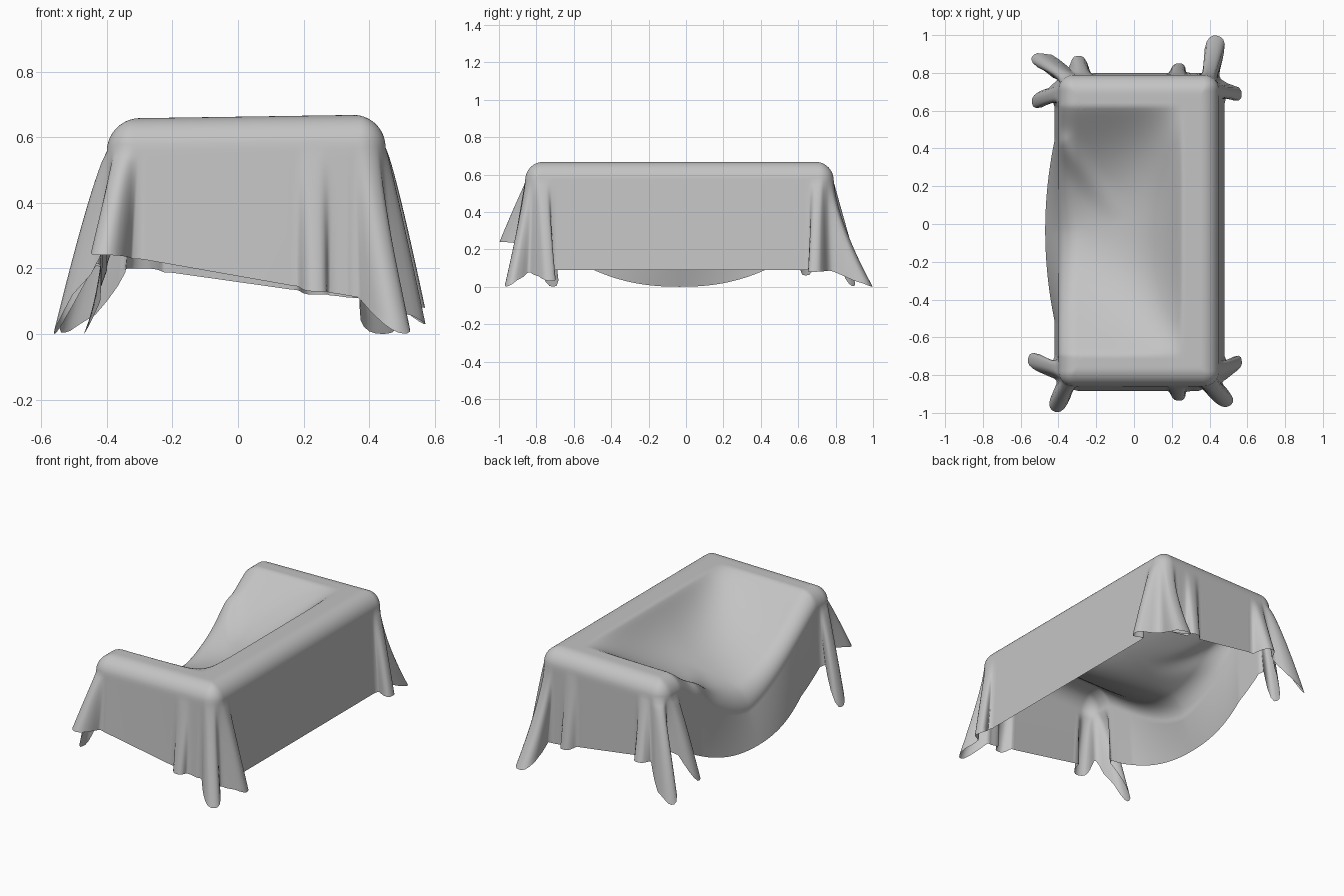
import bpy, bmesh, math
from mathutils import Vector

cube = bpy.data.objects.get("Cube")
if cube:
    bpy.data.objects.remove(cube, do_unlink=True)

# Footprint of the covered seat: centre, half size, corner and edge rounding
CX, CY, HX, HY = 0.025, -0.035, 0.425, 0.825
CORNER, EDGE, TOP = 0.08, 0.1, 0.668

# Hanging folds: base point, tip point, height of the tip's hem, outward curve
FOLDS = [
    ((-0.40, 0.69), (-0.52, 0.64), 0.06, 0.8),
    ((-0.36, 0.79), (-0.53, 0.90), 0.0, 0.8),
    ((0.40, 0.79), (0.44, 0.99), 0.0, 1.5),
    ((0.45, 0.71), (0.54, 0.68), 0.08, 0.8),
    ((0.45, -0.77), (0.54, -0.72), 0.03, 0.9),
    ((0.41, -0.86), (0.50, -0.95), 0.0, 1.2),
    ((-0.36, -0.86), (-0.42, -0.98), 0.24, 0.9),
    ((-0.40, -0.77), (-0.54, -0.71), 0.0, 0.8),
    ((-0.27, 0.79), (-0.30, 0.88), 0.2, 1.0),
    ((0.23, 0.79), (0.24, 0.84), 0.12, 1.0),
    ((0.23, -0.86), (0.24, -0.91), 0.13, 1.0),
]


def outline():
    """Rounded rectangle as (point, outward normal), counter-clockwise."""
    pts = []
    step = 0.01
    ix, iy = HX - CORNER, HY - CORNER
    for k, (sx, sy) in enumerate([(1, 1), (-1, 1), (-1, -1), (1, -1)]):
        centre = Vector((CX + sx * ix, CY + sy * iy))
        for a in range(19):
            ang = (k + a / 18) * math.pi / 2
            n = Vector((math.cos(ang), math.sin(ang)))
            pts.append((centre + n * CORNER, n))
        # straight run to the next corner
        length = 2 * (ix if k % 2 == 0 else iy)
        start, n = pts[-1]
        along = Vector((-n.y, n.x))
        count = int(length / step)
        for i in range(1, count):
            pts.append((start + along * length * i / count, n.copy()))
    return pts


def edge_distance(x, y):
    qx, qy = abs(x - CX) - HX + CORNER, abs(y - CY) - HY + CORNER
    return CORNER - math.hypot(max(qx, 0), max(qy, 0)) - min(max(qx, qy), 0)


def surface(x, y):
    """Top of the sheet: level over back and arms, sagging to the open side."""
    s = min(1, abs(y - CY) / 0.66)
    u = min(1, max(0, (0.26 - x) / 0.66))
    # steep just inside the back, then an easy slope to the open side
    run = u * u / (u + 0.03)
    fall = 0.6 * (1 - math.exp(-5 * run)) + 0.4 * run
    sag = 0.37 * fall * (1 - s ** (3 - 1.4 * u)) ** 1.15
    # soft crease running diagonally across the seat
    a, b = Vector((-0.38, 0.42)), Vector((-0.08, 0.03))
    p, d = Vector((x, y)), b - a
    t = min(1, max(0, (p - a).dot(d) / d.length_squared))
    crease = 0.03 * math.exp(-((p - a - d * t).length / 0.06) ** 2) * (1 - t)
    return TOP + 0.015 * (x - 0.35) - sag + crease


def rounded(x, y):
    d = max(0, min(EDGE, edge_distance(x, y)))
    return surface(x, y) - EDGE + math.sqrt(max(0, EDGE ** 2 - (EDGE - d) ** 2))


def hem(p, n):
    """Hem height and outward flare of the plain skirt."""
    across = (p.x - CX) / HX
    mid = abs(p.y - CY) / 0.48
    if n.x > 0:
        hx, fx = 0.09, 0.03
    else:
        hx, fx = 0.1 * mid ** 2.3, 0.07 - 0.05 * min(1, mid) ** 2
    if n.y < 0:
        hy, fy = 0.172 - 0.075 * across, 0.025
    else:
        hy, fy = 0.155 - 0.06 * across, 0.01
    return n.x ** 2 * hx + n.y ** 2 * hy, n.x ** 2 * fx + n.y ** 2 * fy


def skirt_point(p, n, t):
    """Point on the hanging skirt, t = 0 at the top and 1 at the hem."""
    low, flare = hem(p, n)
    shift = n * flare * t
    for base, tip, tip_z, curve in FOLDS:
        base, tip = Vector(base), Vector(tip)
        reach = tip - base
        # flat-topped weight gives a broad, rounded tip
        w = math.exp(-((p - base).length / 0.038) ** 3)
        if w < 0.002:
            continue
        side = Vector((-reach.y, reach.x)).normalized()
        spread = (p - base).dot(side)
        shift += reach * w * t ** curve
        # narrow neck and wide leaf-like end
        shift += side * spread * (w - 0.3) * 2.0 * t * reach.length / 0.18
        low += (tip_z - low) * w
    high = rounded(p.x, p.y)
    q = p + shift
    return Vector((q.x, q.y, high + (low - high) * t))


# Sheet: rings from the hem up to the edge, then inward to the middle
loop = outline()
centre = Vector((CX, CY))
bm = bmesh.new()
rings = []
LEVELS, INNER = 18, 44
for j in range(LEVELS, 0, -1):
    rings.append([bm.verts.new(skirt_point(p, n, j / LEVELS)) for p, n in loop])
for k in range(INNER):
    q = (k / INNER) ** 1.6
    ring = []
    for p, n in loop:
        v = centre + (p - centre) * (1 - q)
        ring.append(bm.verts.new((v.x, v.y, rounded(v.x, v.y))))
    rings.append(ring)
count = len(loop)
for outer, inner in zip(rings, rings[1:]):
    for i in range(count):
        m = (i + 1) % count
        bm.faces.new((outer[i], outer[m], inner[m], inner[i]))
pole = bm.verts.new((CX, CY, rounded(CX, CY)))
for i in range(count):
    bm.faces.new((rings[-1][i], rings[-1][(i + 1) % count], pole))

mesh = bpy.data.meshes.new("draped_sheet")
bm.to_mesh(mesh)
bm.free()
sheet = bpy.data.objects.new("draped_sheet", mesh)
bpy.context.collection.objects.link(sheet)

# Plain grey cloth
cloth = bpy.data.materials.new("grey_cloth")
cloth.use_nodes = True
colour = (0.55, 0.55, 0.55, 1)
cloth.diffuse_color = colour
cloth.node_tree.nodes["Principled BSDF"].inputs["Base Color"].default_value = colour
mesh.materials.append(cloth)
for f in mesh.polygons:
    f.use_smooth = True
